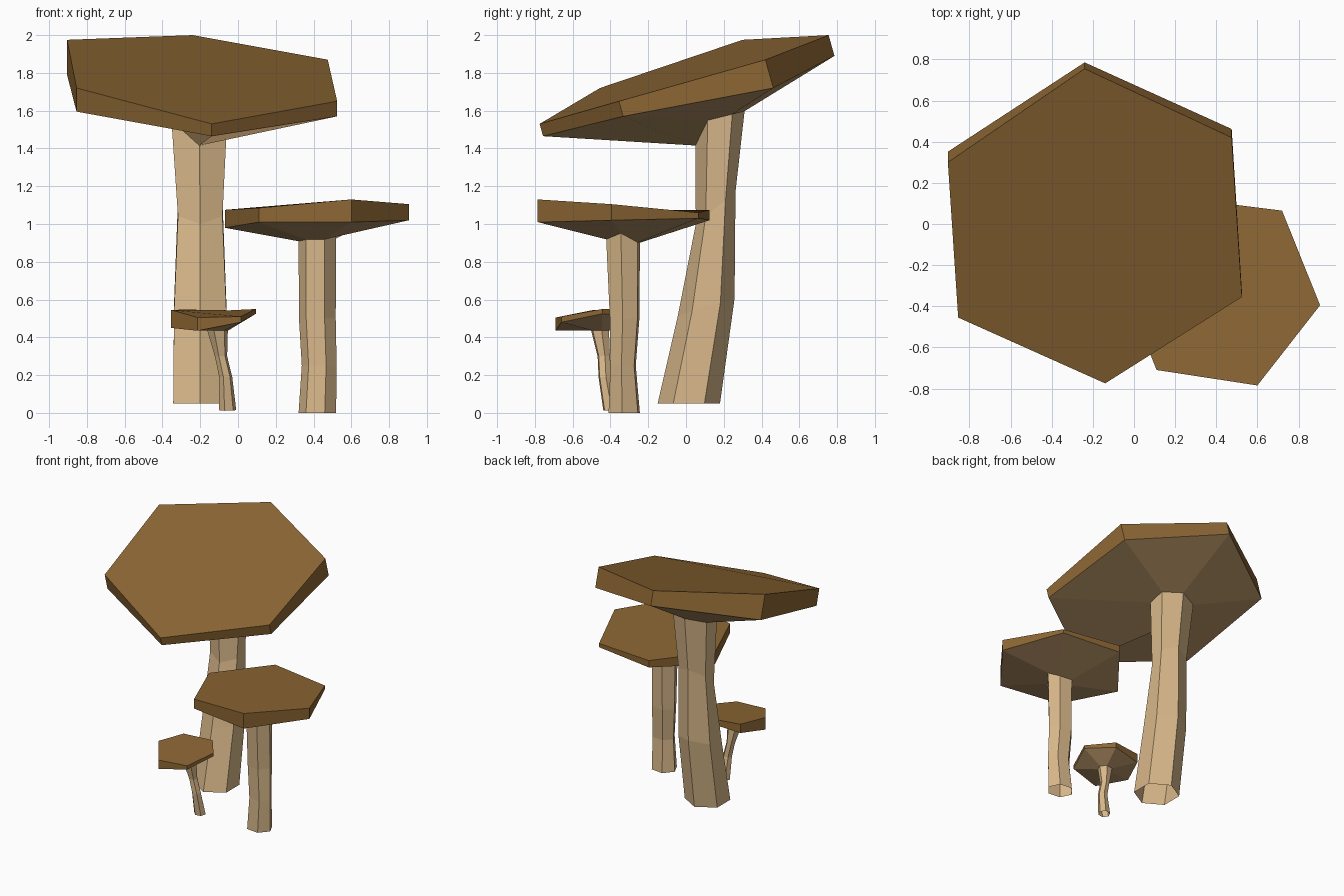
import bpy, bmesh
from math import sin, cos, radians
from mathutils import Vector

cube = bpy.data.objects.get("Cube")
if cube:
    bpy.data.objects.remove(cube)


def material(name, rgb):
    m = bpy.data.materials.new(name)
    m.use_nodes = True
    m.diffuse_color = (*rgb, 1)
    m.node_tree.nodes["Principled BSDF"].inputs["Base Color"].default_value = (*rgb, 1)
    return m


STEM = material("pale_tan", (0.69, 0.48, 0.255))
UNDER = material("grey_brown", (0.47, 0.295, 0.135))
CAP = material("cap_brown", (0.265, 0.134, 0.034))


def ring(start, cx, cy, z, rx, ry, slope=0):
    """Six-sided ring, tilted so that it rises towards the back."""
    pts = []
    for i in range(6):
        a = radians(start + 60 * i)
        dy = ry * sin(a)
        pts.append(Vector((cx + rx * cos(a), cy + dy, z + slope * dy)))
    return pts


def loft(name, rings, mats, close_end):
    """Bridge rings; band i takes material slot i where there is one."""
    bm = bmesh.new()
    loops = [[bm.verts.new(p) for p in r] for r in rings]
    last = len(mats) - 1
    for band, (a, b) in enumerate(zip(loops, loops[1:])):
        for i in range(6):
            j = (i + 1) % 6
            f = bm.faces.new((a[i], a[j], b[j], b[i]))
            f.material_index = min(band, last)
    if close_end:
        bm.faces.new(loops[-1]).material_index = last
    me = bpy.data.meshes.new(name)
    bm.to_mesh(me)
    bm.free()
    for m in mats:
        me.materials.append(m)
    bpy.context.collection.objects.link(bpy.data.objects.new(name, me))


def mushroom(name, start, stem, rim, lean=0, drop=0):
    """Open stem rings from the ground up; rim corners as x, y, z, thickness."""
    rings = [ring(start, *r) for r in stem]
    rings[-1][0].z -= drop
    top = [Vector(p[:3]) for p in rim]
    low = [Vector((x, y + lean * t, z - t)) for x, y, z, t in rim]
    loft(name + "_stem", rings, [STEM], False)
    loft(name + "_cap", [rings[-1], low, top], [UNDER, CAP], True)


# Tall mushroom with a steeply tilted cap
mushroom("tall", -90,
         [(-.2, .015, .05, .165, .165),
          (-.2, .107, .56, .16, .15, .3),
          (-.2, .157, 1.085, .136, .105, .81),
          (-.205, .18, 1.565, .17, .13, .25)],
         [(-.14, -.775, 1.53, .065), (.525, -.355, 1.65, .08),
          (.475, .42, 1.87, .15), (-.24, .755, 2, .11),
          (-.905, .3, 1.975, .185), (-.855, -.455, 1.72, .125)],
         lean=.28, drop=.117)

# Middle mushroom
mushroom("middle", -7,
         [(.42, -.327, 0, .1, .09),
          (.43, -.333, .25, .093, .073),
          (.42, -.325, .5, .098, .085),
          (.42, -.333, .91, .1, .097, -.1)],
         [(.905, -.395, 1.105, .085), (.72, .065, 1.06, .03),
          (.24, .125, 1.075, .055), (-.07, -.265, 1.075, .095),
          (.11, -.71, 1.085, .075), (.6, -.785, 1.13, .12)],
         drop=-.04)

# Small mushroom
mushroom("small", -110,
         [(-.055, -.4, .015, .046, .04, .1),
          (-.065, -.43, .19, .035, .035),
          (-.09, -.435, .3, .033, .035),
          (-.108, -.455, .435, .055, .05)],
         [(-.215, -.69, .505, .07), (.015, -.66, .51, .03),
          (.095, -.443, .55, .025), (-.045, -.255, .543, .04),
          (-.275, -.29, .547, .07), (-.355, -.49, .545, .095)])
